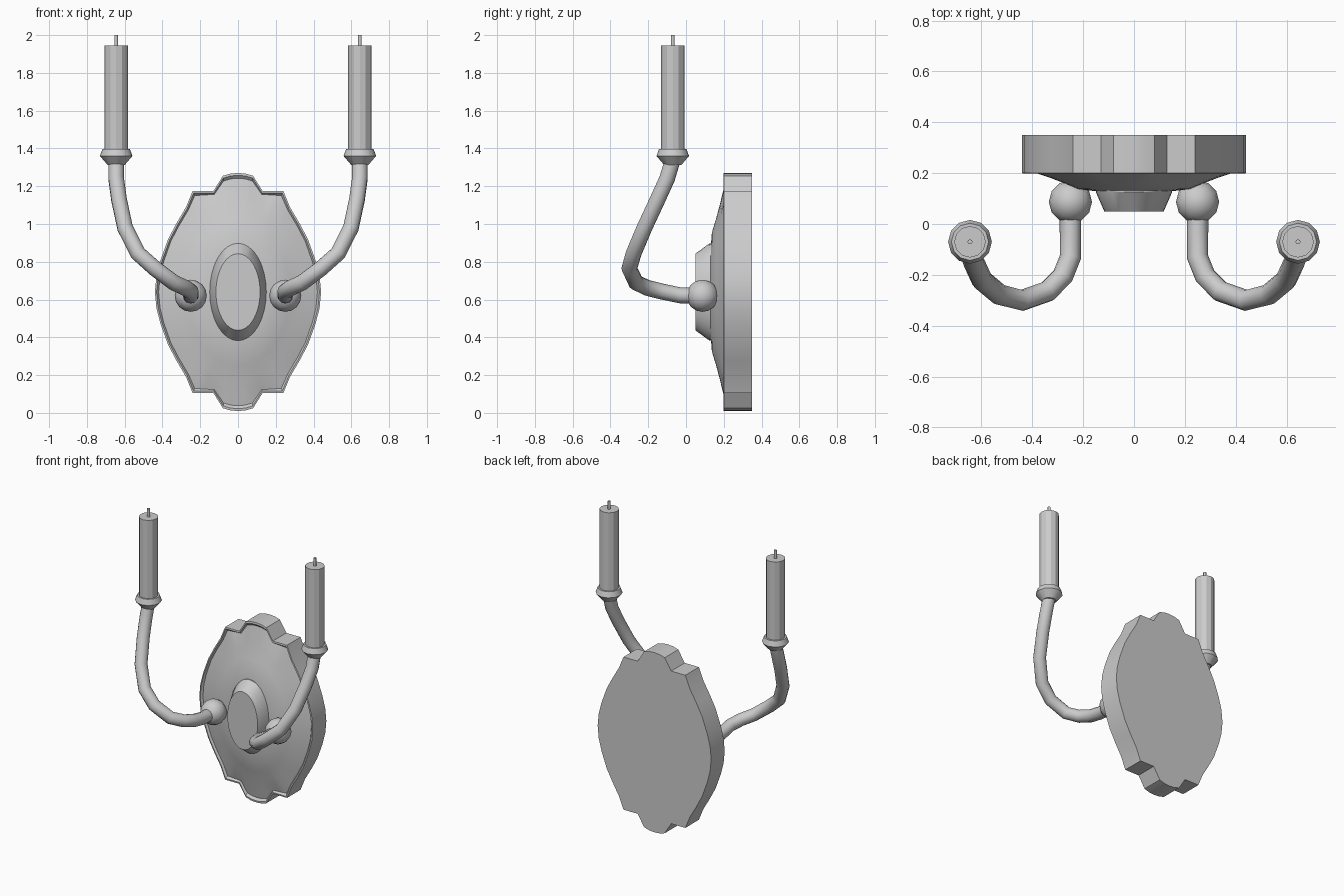
import bpy, bmesh, math
from mathutils import Vector

if "Cube" in bpy.data.objects:
    bpy.data.objects.remove(bpy.data.objects["Cube"])

CZ = 0.64            # height of the plate centre
CANDLE = (0.645, -0.07)


def loft(name, rings, angle=30, mirror=False):
    """Skin a list of closed rings, cap both ends, shade by angle."""
    bm = bmesh.new()
    loops = [[bm.verts.new(p) for p in ring] for ring in rings]
    n = len(loops[0])
    for a, b in zip(loops, loops[1:]):
        for i in range(n):
            j = (i + 1) % n
            bm.faces.new((a[i], a[j], b[j], b[i]))
    bm.faces.new(loops[0])
    bm.faces.new(loops[-1])
    finish(name, bm, angle, mirror)


def finish(name, bm, angle, mirror):
    bmesh.ops.recalc_face_normals(bm, faces=bm.faces[:])
    me = bpy.data.meshes.new(name)
    bm.to_mesh(me)
    bm.free()
    ob = bpy.data.objects.new(name, me)
    bpy.context.collection.objects.link(ob)
    bpy.ops.object.select_all(action='DESELECT')
    ob.select_set(True)
    bpy.context.view_layer.objects.active = ob
    if angle:
        bpy.ops.object.shade_smooth_by_angle(angle=math.radians(angle))
    if mirror:
        mod = ob.modifiers.new("mirror", 'MIRROR')
        mod.use_mirror_merge = False


def turned(name, profile, sides, angle):
    """Upright turned part at the candle position; profile is (radius, z)."""
    cx, cy = CANDLE
    rings = []
    for r, z in profile:
        rings.append([(cx + r * math.cos(2 * math.pi * i / sides),
                       cy + r * math.sin(2 * math.pi * i / sides), z)
                      for i in range(sides)])
    loft(name, rings, angle, True)


# Wall plate: scalloped outline (one quarter, relative to the centre)
quarter = [(0, 0.63), (0.04, 0.627), (0.08, 0.615), (0.13, 0.535), (0.185, 0.535),
           (0.24, 0.535), (0.275, 0.45), (0.325, 0.365), (0.37, 0.28),
           (0.41, 0.17), (0.432, 0.085), (0.44, 0)]
half = quarter + [(x, -z) for x, z in quarter[-2::-1]]
outline = half + [(-x, z) for x, z in half[-2:0:-1]]


def plate_ring(scale, y, blend):
    ring = []
    for x, z in outline:
        k = math.hypot(x / 0.44, z / 0.63)
        f = scale * ((1 - blend) + blend / k)   # blend scallops into an ellipse
        ring.append((x * f, y, CZ + z * f))
    return ring


loft("wall_plate", [plate_ring(*r) for r in (
    (1, 0.35, 0), (1, 0.2, 0), (0.98, 0.198, 0), (0.955, 0.212, 0.1),
    (0.86, 0.198, 0.5), (0.74, 0.18, 0.85), (0.62, 0.16, 1),
    (0.5, 0.137, 1), (0.3, 0.127, 1))])

# Oval boss in the middle of the plate
loft("center_boss", [
    [(rx * math.cos(t), y, CZ + rz * math.sin(t))
     for t in (2 * math.pi * i / 32 for i in range(32))]
    for rx, rz, y in ((0.15, 0.258, 0.15), (0.15, 0.258, 0.125), (0.117, 0.203, 0.05))])

# Ball joints on the plate
bm = bmesh.new()
bmesh.ops.create_uvsphere(bm, u_segments=12, v_segments=8, radius=0.085)
bmesh.ops.translate(bm, verts=bm.verts[:], vec=(0.25, 0.087, 0.62))
finish("ball_joint", bm, 60, True)

# Curved arms: sweep a circle along the path
path = [Vector(p) for p in (
    (0.25, 0.09, 0.62), (0.25, -0.03, 0.622), (0.25, -0.13, 0.643),
    (0.28, -0.205, 0.662), (0.34, -0.265, 0.69), (0.44, -0.3, 0.765),
    (0.53, -0.277, 0.845), (0.598, -0.22, 0.98), (0.63, -0.15, 1.13),
    (0.645, -0.1, 1.24), (0.645, -0.073, 1.33))]
side = Vector((1, 0, 0))
rings, last = [], None
for i, p in enumerate(path):
    before = (p - path[i - 1]).normalized() if i else Vector()
    after = (path[i + 1] - p).normalized() if i + 1 < len(path) else Vector()
    tangent = (before + after).normalized()
    if last:
        side = last.rotation_difference(tangent) @ side
    up = tangent.cross(side)
    rings.append([p + 0.042 * (math.cos(t) * side + math.sin(t) * up)
                  for t in (2 * math.pi * k / 12 for k in range(12))])
    last = tangent
loft("arm", rings, 60, True)

# Candle cups, candles and wicks
turned("candle_cup", [(0.045, 1.312), (0.086, 1.36), (0.073, 1.397)], 12, 35)
turned("candle", [(0.062, 1.38), (0.062, 1.945)], 12, 0)
turned("wick", [(0.01, 1.93), (0.01, 2.0)], 8, 50)
